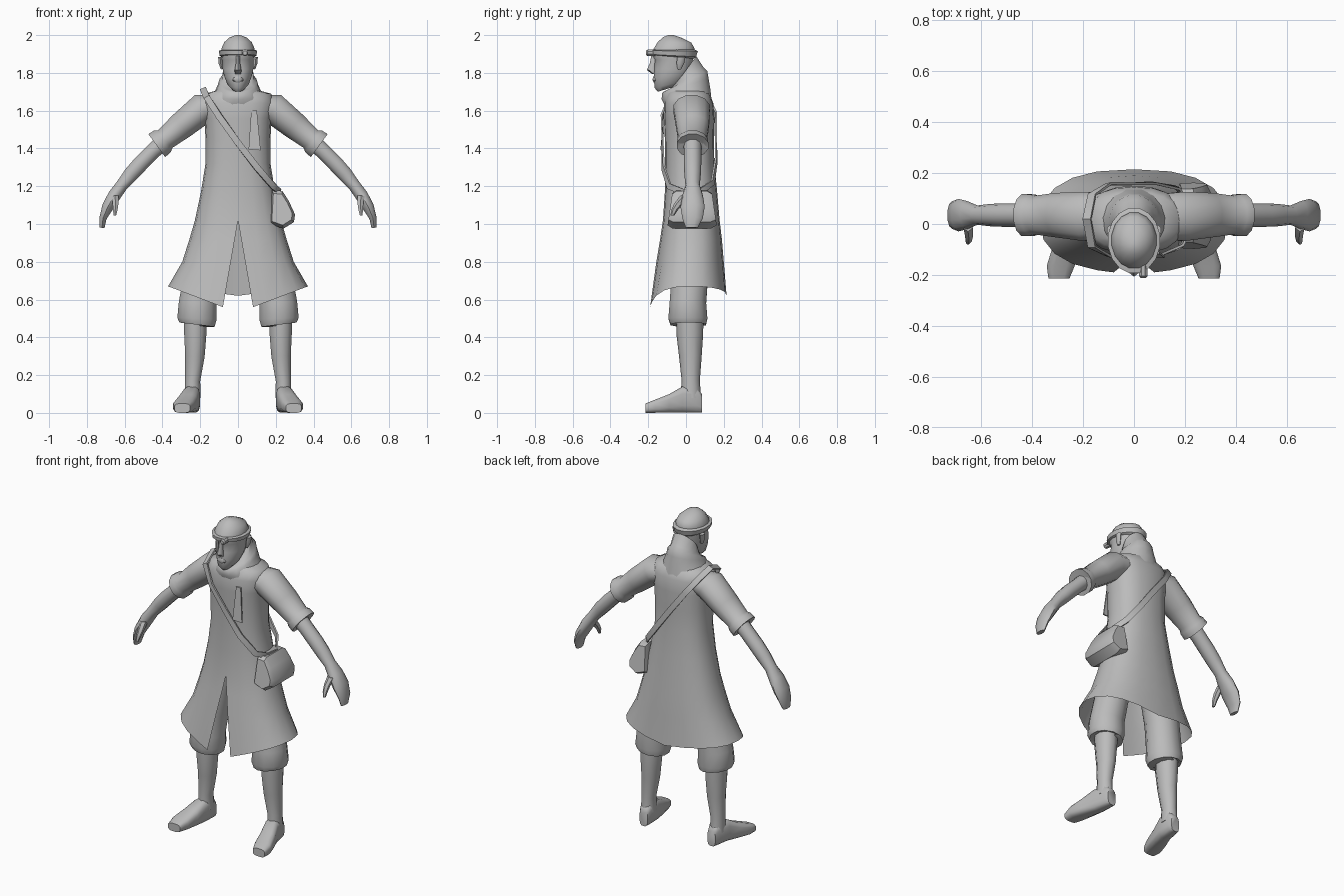
import bpy, bmesh, math
from mathutils import Vector

grey = bpy.data.materials.new("plain_grey")
grey.diffuse_color = (0.5, 0.5, 0.5, 1)


def spow(a, p):
    return math.copysign(abs(a) ** p, a)


def ring(c, u, v, n=12, p=1.0):
    """Superellipse section around c with half axes u and v."""
    out = []
    for i in range(n):
        t = 2 * math.pi * (i + 0.5) / n
        out.append(Vector(c) + u * spow(math.cos(t), p) + v * spow(math.sin(t), p))
    return out


def loft(name, rings, caps=True, wrap=True, loop=False, mirror=False, angle=50):
    """Skin a list of equal-length point rings."""
    bm = bmesh.new()
    vs = [[bm.verts.new(q) for q in r] for r in rings]
    n = len(vs[0])
    rows = list(zip(vs, vs[1:])) + ([(vs[-1], vs[0])] if loop else [])
    for a, b in rows:
        for i in range(n if wrap else n - 1):
            j = (i + 1) % n
            bm.faces.new((a[i], a[j], b[j], b[i]))
    if caps and not loop:
        bm.faces.new(vs[0][::-1])
        bm.faces.new(vs[-1])
    bmesh.ops.remove_doubles(bm, verts=bm.verts, dist=1e-4)
    bmesh.ops.recalc_face_normals(bm, faces=bm.faces)
    me = bpy.data.meshes.new(name)
    bm.to_mesh(me)
    bm.free()
    for f in me.polygons:
        f.use_smooth = True
    me.set_sharp_from_angle(angle=math.radians(angle))
    me.materials.append(grey)
    ob = bpy.data.objects.new(name, me)
    bpy.context.collection.objects.link(ob)
    if mirror:
        ob.modifiers.new("mirror", 'MIRROR').use_mirror_merge = False
    return ob


def limb(name, pts, n=10, mirror=True):
    """Tube through (x, y, z, radius across in xz, radius in y)."""
    rings = []
    for i, (x, y, z, ru, rv) in enumerate(pts):
        a, b = pts[max(i - 1, 0)], pts[min(i + 1, len(pts) - 1)]
        d = Vector((b[0] - a[0], 0, b[2] - a[2])).normalized()
        rings.append(ring((x, y, z), Vector((-d.z, 0, d.x)) * ru, Vector((0, rv, 0)), n))
    return loft(name, rings, mirror=mirror)


def stack(name, rows, n=16, p=1.0, **kw):
    """Tilted level rings: (z front, z back, half width, y front, y back)."""
    rings = [ring((0, (f + b) / 2, (zf + zb) / 2), Vector((w, 0, 0)),
                  Vector((0, (b - f) / 2, (zb - zf) / 2)), n, p)
             for zf, zb, w, f, b in rows]
    return loft(name, rings, **kw)


# Coat: open sheet, split at the lower front, with a hem dipping front and back
coat_rows = [  # z, half width, y front, y back, half slit
    (0.67, 0.37, -0.19, 0.215, 0.08), (0.80, 0.295, -0.157, 0.20, 0.038),
    (0.92, 0.257, -0.137, 0.19, 0.017), (1.02, 0.228, -0.122, 0.178, 0),
    (1.17, 0.196, -0.112, 0.165, 0), (1.32, 0.172, -0.11, 0.15, 0),
    (1.45, 0.172, -0.112, 0.148, 0), (1.56, 0.178, -0.117, 0.15, 0),
    (1.64, 0.195, -0.117, 0.145, 0), (1.69, 0.175, -0.10, 0.125, 0),
    (1.71, 0.10, -0.09, 0.10, 0)]
N = 20
coat = []
for k, (z, w, f, b, s) in enumerate(coat_rows):
    row = []
    for j in range(N + 1):
        t = -math.pi / 2 + 2 * math.pi * j / N
        x = w * spow(math.cos(t), 0.8)
        if j in (0, N):
            x = s if j == 0 else -s
        sy = math.sin(t)
        y = (f + b) / 2 + (b - f) / 2 * spow(sy, 0.85)
        drop = (0.14 if sy < 0 else 0.05) * (1 - abs(x) / w) if k == 0 else 0
        row.append(Vector((x, y, z - drop)))
    coat.append(row)
loft("coat", coat, caps=False, wrap=False, angle=60)

# Raised collar leaning up towards the back of the neck
stack("collar", [
    (1.62, 1.64, 0.165, -0.11, 0.14), (1.66, 1.71, 0.13, -0.132, 0.132),
    (1.695, 1.77, 0.108, -0.128, 0.122), (1.705, 1.81, 0.10, -0.11, 0.115),
    (1.71, 1.83, 0.085, -0.09, 0.095), (1.76, 1.89, 0.078, -0.04, 0.055)])

# Head and features
stack("head", [
    (1.70, 1.74, 0.035, -0.15, -0.02), (1.72, 1.76, 0.056, -0.168, 0.0),
    (1.77, 1.79, 0.073, -0.172, 0.02), (1.82, 1.82, 0.083, -0.17, 0.03),
    (1.87, 1.87, 0.084, -0.166, 0.04), (1.90, 1.90, 0.09, -0.185, 0.045),
    (1.93, 1.93, 0.089, -0.172, 0.047), (1.965, 1.96, 0.074, -0.15, 0.03),
    (1.99, 1.985, 0.045, -0.12, -0.02), (2.0, 2.0, 0.012, -0.095, -0.065)])
stack("nose", [
    (1.795, 1.795, 0.018, -0.18, -0.15), (1.815, 1.81, 0.021, -0.207, -0.15),
    (1.85, 1.85, 0.013, -0.192, -0.15), (1.89, 1.89, 0.012, -0.184, -0.15)], n=6)
stack("lips", [
    (1.75, 1.75, 0.02, -0.172, -0.14), (1.763, 1.763, 0.032, -0.18, -0.14),
    (1.782, 1.782, 0.02, -0.174, -0.14)], n=8)
limb("ear", [(0.084, -0.035, 1.82, 0.008, 0.01), (0.092, -0.03, 1.85, 0.012, 0.02),
             (0.095, -0.025, 1.885, 0.012, 0.022)], n=6)

# Headband flaring at the back, with a small lens on the front
stack("headband", [
    (1.895, 1.875, 0.086, -0.18, 0.042), (1.898, 1.885, 0.099, -0.193, 0.056),
    (1.918, 1.915, 0.104, -0.195, 0.065), (1.922, 1.925, 0.086, -0.17, 0.045)], angle=35)
loft("lens", [ring((0.037, y, 1.906), Vector((r, 0, 0)), Vector((0, 0, r)), 8)
              for y, r in ((-0.16, 0.018), (-0.205, 0.018), (-0.212, 0.011))], angle=35)

# Arms
limb("sleeve", [
    (0.10, 0.03, 1.625, 0.06, 0.09), (0.19, 0.03, 1.61, 0.085, 0.10),
    (0.30, 0.035, 1.52, 0.075, 0.09), (0.385, 0.035, 1.45, 0.062, 0.078),
    (0.40, 0.035, 1.438, 0.075, 0.084), (0.43, 0.035, 1.415, 0.078, 0.086),
    (0.422, 0.035, 1.422, 0.05, 0.055)], n=12)
limb("forearm_and_hand", [
    (0.37, 0.035, 1.46, 0.05, 0.05), (0.45, 0.035, 1.385, 0.043, 0.046),
    (0.515, 0.035, 1.32, 0.044, 0.046), (0.565, 0.035, 1.265, 0.042, 0.044),
    (0.615, 0.035, 1.205, 0.034, 0.038), (0.655, 0.035, 1.15, 0.036, 0.055),
    (0.69, 0.035, 1.09, 0.032, 0.064), (0.715, 0.035, 1.03, 0.02, 0.054),
    (0.72, 0.03, 0.98, 0.014, 0.032)])
limb("thumb", [
    (0.652, 0.0, 1.15, 0.022, 0.03), (0.648, -0.035, 1.11, 0.018, 0.026),
    (0.65, -0.06, 1.075, 0.014, 0.018), (0.652, -0.072, 1.045, 0.008, 0.01)], n=6)

# Legs
limb("breeches", [
    (0.13, 0.03, 0.98, 0.10, 0.10), (0.19, 0.02, 0.72, 0.10, 0.10),
    (0.213, 0.01, 0.58, 0.104, 0.10), (0.217, 0.01, 0.50, 0.108, 0.107),
    (0.217, 0.012, 0.467, 0.097, 0.097), (0.22, 0.02, 0.475, 0.06, 0.06)], n=12)
limb("shin", [
    (0.226, 0.02, 0.50, 0.064, 0.072), (0.226, 0.02, 0.42, 0.062, 0.071),
    (0.228, 0.023, 0.30, 0.054, 0.06), (0.24, 0.025, 0.17, 0.042, 0.048),
    (0.24, 0.025, 0.08, 0.044, 0.055)])
foot = [  # y, x centre, half width, height
    (0.085, 0.236, 0.028, 0.10), (0.06, 0.238, 0.038, 0.135), (-0.02, 0.247, 0.046, 0.14),
    (-0.09, 0.268, 0.053, 0.10), (-0.165, 0.288, 0.056, 0.07), (-0.215, 0.295, 0.042, 0.05)]
loft("boot", [ring((x, y, h / 2), Vector((w, 0, 0)), Vector((0, 0, h / 2)), 12, 0.6)
              for y, x, w, h in foot], mirror=True)

# Shoulder strap hugging the coat, front and back
path = [(-0.185, 0.02, 1.715), (-0.165, -0.09, 1.67), (-0.10, -0.125, 1.57),
        (0, -0.124, 1.43), (0.10, -0.122, 1.30), (0.185, -0.09, 1.20),
        (0.222, -0.02, 1.17), (0.222, 0.07, 1.165), (0.17, 0.142, 1.22),
        (0.08, 0.16, 1.34), (0, 0.158, 1.45), (-0.10, 0.157, 1.58), (-0.165, 0.115, 1.67)]
strap = []
for i, q in enumerate(path):
    d = Vector(path[(i + 1) % len(path)]) - Vector(path[i - 1])
    nrm = Vector((q[0] * 0.4, q[1], max(0, q[2] - 1.6) * 1.5)).normalized()
    side = d.cross(nrm).normalized()
    strap.append([Vector(q) + side * a * 0.017 + nrm * b * 0.005
                  for a, b in ((1, 1), (-1, 1), (-1, -1), (1, -1))])
loft("strap", strap, loop=True)

# Hip bag: side profile swept front to back with smaller ends
profile = [(0.18, 1.18), (0.235, 1.175), (0.27, 1.12), (0.302, 1.05),
           (0.296, 1.01), (0.24, 0.975), (0.17, 1.0)]
loft("bag", [[Vector((0.22 + (x - 0.22) * s, y + (1.08 - z) * e, 1.08 + (z - 1.08) * s))
              for x, z in profile]
             for y, s, e in ((-0.085, 0.82, -0.12), (-0.06, 1, -0.1),
                             (0.12, 1, 0.1), (0.15, 0.82, 0.12))], angle=35)

# Tapered tab hanging on the chest
loft("chest_tab", [[Vector((x, y + o, z)) for x, y, z in
                    ((0.07, -0.119, 1.60), (0.10, -0.117, 1.60),
                     (0.12, -0.133, 1.39), (0.056, -0.135, 1.395))]
                   for o in (0, 0.008)], angle=30)
